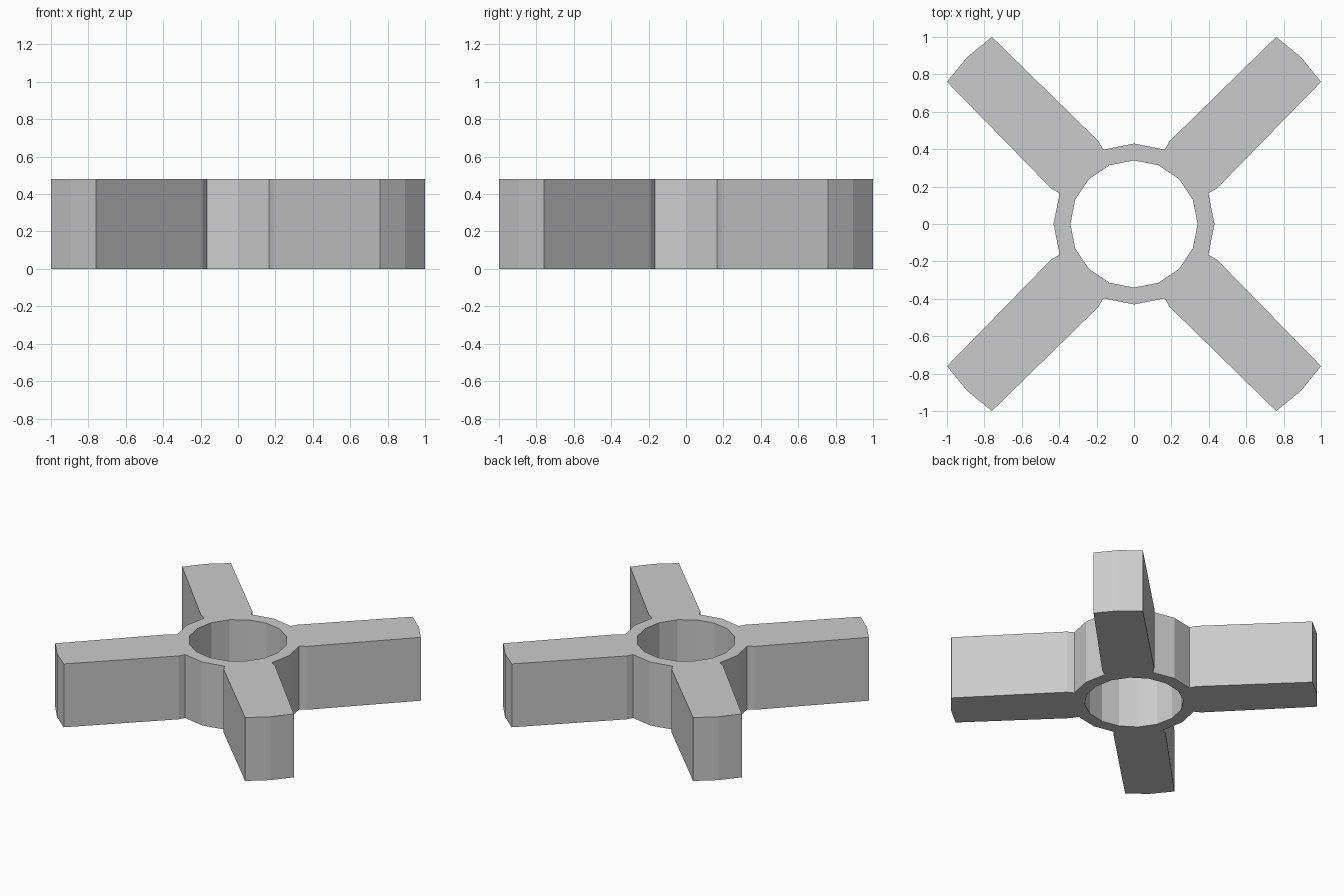
import bpy
import bmesh
from math import cos, sin, pi

if "Cube" in bpy.data.objects:
    bpy.data.objects.remove(bpy.data.objects["Cube"])

HEIGHT = 0.48
R_IN, R_OUT = 0.34, 0.43

# Arm outline in the +x +y quadrant, from hub to tip and back
ARM = [(0.443, 0.19), (1.0, 0.76), (0.892, 0.892), (0.76, 1.0), (0.19, 0.443)]


def polar(radius, step):
    """Point on a 16-sided circle."""
    a = step * pi / 8
    return (radius * cos(a), radius * sin(a))


# Flat faces of one quadrant: hub pieces on either side of an arm
quadrant = [
    [polar(R_IN, 0), polar(R_OUT, 0), polar(R_OUT, 1), polar(R_IN, 1)],
    [polar(R_IN, 1), polar(R_OUT, 1), polar(R_OUT, 3), polar(R_IN, 3), polar(R_IN, 2)],
    [polar(R_OUT, 1), *ARM, polar(R_OUT, 3)],
    [polar(R_IN, 3), polar(R_OUT, 3), polar(R_OUT, 4), polar(R_IN, 4)],
]

# Repeat the quadrant four times around the bore
bm = bmesh.new()
for k in range(4):
    c, s = round(cos(k * pi / 2)), round(sin(k * pi / 2))
    for face in quadrant:
        bm.faces.new([bm.verts.new((c * x - s * y, s * x + c * y, 0)) for x, y in face])
bmesh.ops.remove_doubles(bm, verts=bm.verts[:], dist=1e-4)
bm.normal_update()

mesh = bpy.data.meshes.new("cross_hub")
bm.to_mesh(mesh)
bm.free()
hub = bpy.data.objects.new("cross_hub", mesh)
bpy.context.collection.objects.link(hub)

# Thicken upwards into a solid standing on z = 0
solid = hub.modifiers.new("thickness", 'SOLIDIFY')
solid.thickness = HEIGHT
solid.offset = 1
